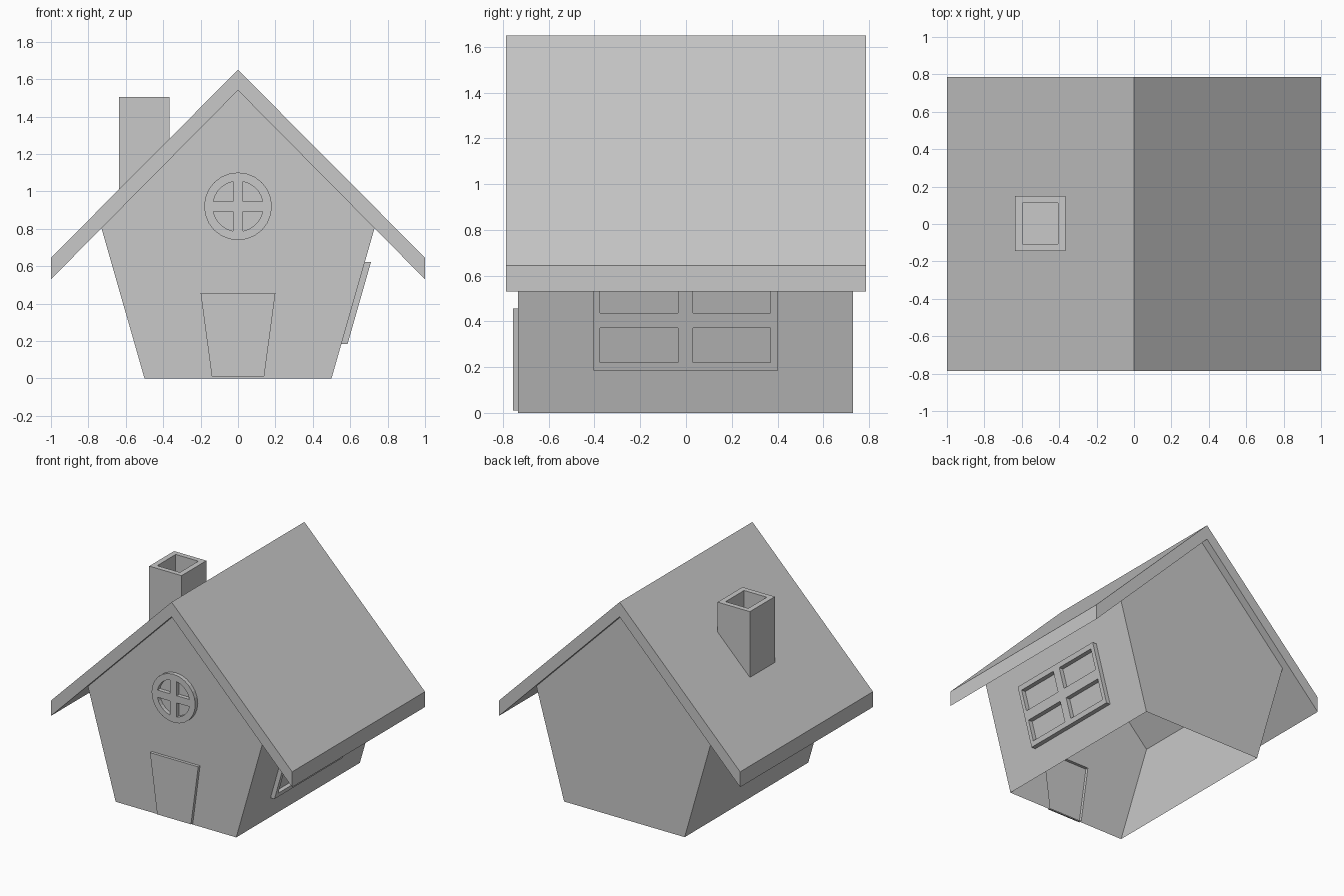
import bpy, bmesh, math
from mathutils import Vector

cube = bpy.data.objects.get("Cube")
if cube:
    bpy.data.objects.remove(cube, do_unlink=True)

GREY = (0.58, 0.58, 0.58, 1)
mat = bpy.data.materials.new("plain grey")
mat.use_nodes = True
mat.diffuse_color = GREY
mat.node_tree.nodes["Principled BSDF"].inputs["Base Color"].default_value = GREY


def finish(bm, name):
    bmesh.ops.recalc_face_normals(bm, faces=bm.faces[:])
    mesh = bpy.data.meshes.new(name)
    bm.to_mesh(mesh)
    bm.free()
    mesh.materials.append(mat)
    obj = bpy.data.objects.new(name, mesh)
    bpy.context.collection.objects.link(obj)
    return obj


def loop(bm, points):
    """Closed ring of edges through the points."""
    vs = [bm.verts.new(p) for p in points]
    return [bm.edges.new((vs[i - 1], vs[i])) for i in range(len(vs))]


def fill(bm, rings):
    """Flat face with holes: the first ring is the outline."""
    edges = [e for r in rings for e in r]
    return bmesh.ops.triangle_fill(bm, edges=edges, use_beauty=True)


def extrude_verts(bm, result, offset):
    verts = [g for g in result["geom"] if isinstance(g, bmesh.types.BMVert)]
    bmesh.ops.translate(bm, verts=verts, vec=offset)


def plate(name, outline, holes, place, offset):
    """Pierced solid panel, laid out in 2D and put on a wall by place()."""
    bm = bmesh.new()
    fill(bm, [loop(bm, [place(u, v) for u, v in ring]) for ring in [outline] + holes])
    extrude_verts(bm, bmesh.ops.extrude_face_region(bm, geom=bm.faces[:]), offset)
    return finish(bm, name)


def rect(u0, u1, v0, v1):
    return [(u0, v0), (u1, v0), (u1, v1), (u0, v1)]


# Wall shape
FRONT, BACK = -0.735, 0.73
BASE, EAVE, EAVE_Z, PEAK = 0.5, 0.73, 0.803, 1.54
gable = [(-BASE, 0), (BASE, 0), (EAVE, EAVE_Z), (0, PEAK), (-EAVE, EAVE_Z)]

# House walls, hollow and open below, with the door pushed out of the front
bm = bmesh.new()
outer = loop(bm, [(x, FRONT, z) for x, z in gable])
door = loop(bm, [(x, FRONT, z) for x, z in
                 [(-0.14, 0.01), (0.14, 0.01), (0.2, 0.457), (-0.2, 0.457)]])
fill(bm, [outer, door])
pushed = bmesh.ops.extrude_edge_only(bm, edges=door)
extrude_verts(bm, pushed, Vector((0, -0.022, 0)))
bmesh.ops.contextual_create(
    bm, geom=[g for g in pushed["geom"] if isinstance(g, bmesh.types.BMEdge)])
bm.faces.new([bm.verts.new((x, BACK, z)) for x, z in gable])
for s in (-1, 1):
    bm.faces.new([bm.verts.new(p) for p in [
        (s * BASE, FRONT, 0), (s * BASE, BACK, 0),
        (s * EAVE, BACK, EAVE_Z), (s * EAVE, FRONT, EAVE_Z)]])
bmesh.ops.remove_doubles(bm, verts=bm.verts[:], dist=0.0005)
finish(bm, "house_walls_and_door")

# Roof, one bent slab
plate("roof", [(0, 1.65), (1, 0.645), (1, 0.53), (0, PEAK), (-1, 0.53), (-1, 0.645)], [],
      lambda x, z: (x, -0.787, z), Vector((0, 1.574, 0)))

# Round gable window with four quarter panes
R, INNER, BAR, SIDES = 0.181, 0.135, 0.027, 24
circle = [(R * math.cos(math.tau * i / SIDES), R * math.sin(math.tau * i / SIDES))
          for i in range(SIDES)]
start = math.asin(BAR / INNER)
arc = [start + (math.pi / 2 - 2 * start) * i / 5 for i in range(6)]
quarter = [(BAR, BAR)] + [(INNER * math.cos(a), INNER * math.sin(a)) for a in arc]
quarters = [[(sx * u, sz * v) for u, v in quarter] for sx in (-1, 1) for sz in (-1, 1)]
plate("round_window_frame", circle, quarters,
      lambda u, v: (u, FRONT, 0.92 + v), Vector((0, -0.03, 0)))


# Side window on the leaning left wall
def on_side_wall(y, z):
    return (BASE + (EAVE - BASE) * z / EAVE_Z, y, z)


panes = [rect(y0, y0 + 0.34, z0, z0 + 0.15) for y0 in (-0.375, 0.03) for z0 in (0.22, 0.437)]
plate("side_window_frame", rect(-0.405, 0.402, 0.185, 0.622), panes,
      on_side_wall, Vector((0.033, 0, 0)))

# Chimney with a square flue; its foot is slanted to stay inside the roof
bm = bmesh.new()
bottom = [bm.verts.new((x, y, 1.595 + x)) for x, y in rect(-0.635, -0.367, -0.145, 0.15)]
top = [bm.verts.new((v.co.x, v.co.y, 1.505)) for v in bottom]
rim = [bm.verts.new((x, y, 1.505)) for x, y in rect(-0.595, -0.407, -0.107, 0.112)]
floor = [bm.verts.new((v.co.x, v.co.y, 1.26)) for v in rim]
for lower, upper in ((bottom, top), (top, rim), (rim, floor)):
    for i in range(4):
        bm.faces.new((lower[i - 1], lower[i], upper[i], upper[i - 1]))
bm.faces.new(bottom)
bm.faces.new(floor)
finish(bm, "chimney")
